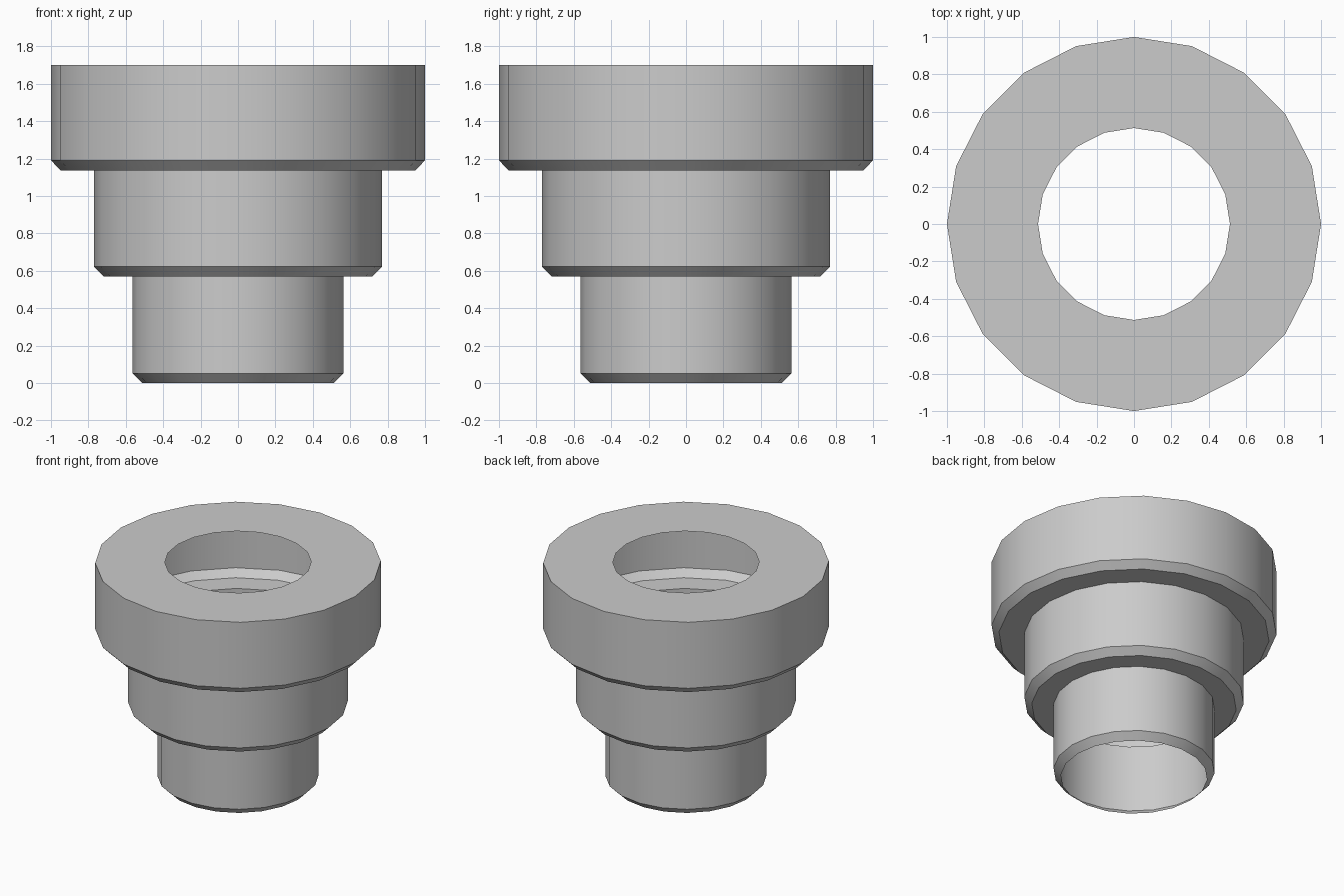
import bpy, bmesh
from math import radians, cos, sin, tau

if "Cube" in bpy.data.objects:
    bpy.data.objects.remove(bpy.data.objects["Cube"])

SIDES = 20

# Thin shell outline as (radius, z), from bottom opening to top opening
profile = [
    (0.513, 0.0), (0.565, 0.052), (0.565, 0.57),    # lower tier
    (0.718, 0.57), (0.77, 0.622), (0.77, 1.137),    # middle tier
    (0.948, 1.137), (1.0, 1.19), (1.0, 1.70),       # upper tier
    (0.513, 1.70),                                  # top rim
]

bm = bmesh.new()
rings = [[bm.verts.new((r * cos(tau * i / SIDES), r * sin(tau * i / SIDES), z))
          for i in range(SIDES)] for r, z in profile]

# Skin neighbouring rings
for low, high in zip(rings, rings[1:]):
    for i in range(SIDES):
        j = (i + 1) % SIDES
        bm.faces.new((low[i], low[j], high[j], high[i]))

mesh = bpy.data.meshes.new("stepped_sleeve")
bm.to_mesh(mesh)
bm.free()
sleeve = bpy.data.objects.new("stepped_sleeve", mesh)
bpy.context.collection.objects.link(sleeve)

# Smooth round walls, crisp steps and chamfers
bpy.context.view_layer.objects.active = sleeve
sleeve.select_set(True)
bpy.ops.object.shade_smooth_by_angle(angle=radians(30))
